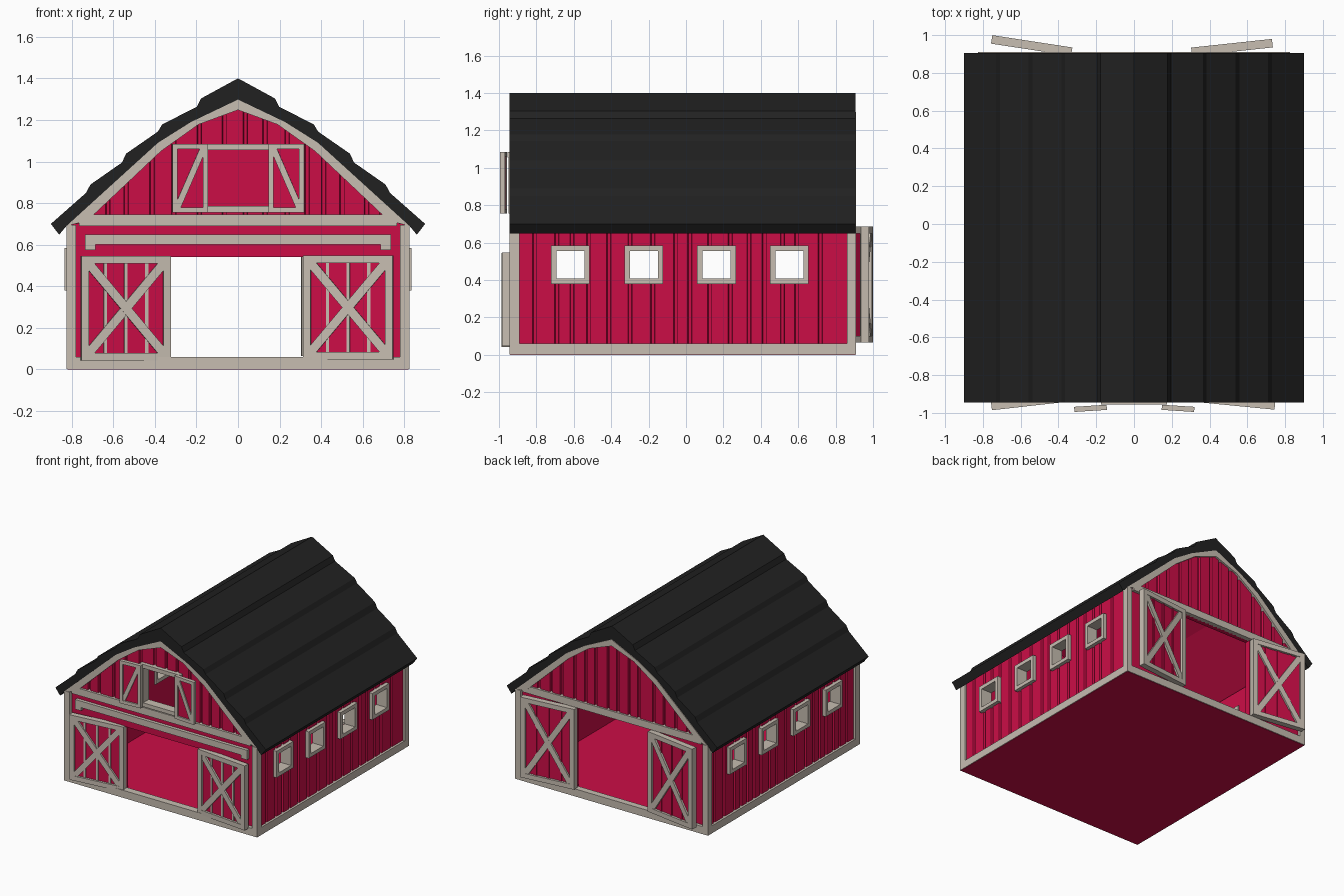
import bpy, bmesh, random
from mathutils import Matrix, Vector

if "Cube" in bpy.data.objects:
    bpy.data.objects.remove(bpy.data.objects["Cube"])

random.seed(4)


def material(name, rgb):
    m = bpy.data.materials.new(name)
    m.diffuse_color = (*rgb, 1)
    m.use_nodes = True
    m.node_tree.nodes["Principled BSDF"].inputs["Base Color"].default_value = m.diffuse_color
    return m


RED = material("barn red", (0.60, 0.004, 0.062))
CREAM = material("weathered cream", (0.57, 0.51, 0.44))
BLACK = material("roof black", (0.0155, 0.0155, 0.0155))


def finish(name, bm, mat, matrix=None):
    if matrix:
        bm.transform(matrix)
    bmesh.ops.recalc_face_normals(bm, faces=bm.faces)
    me = bpy.data.meshes.new(name)
    bm.to_mesh(me)
    bm.free()
    me.materials.append(mat)
    ob = bpy.data.objects.new(name, me)
    bpy.context.collection.objects.link(ob)
    return ob


def box(bm, x0, x1, y0, y1, z0, z1):
    m = Matrix.Translation(((x0 + x1) / 2, (y0 + y1) / 2, (z0 + z1) / 2)) @ \
        Matrix.Diagonal((abs(x1 - x0), abs(y1 - y0), abs(z1 - z0), 1))
    bmesh.ops.create_cube(bm, size=1, matrix=m)


def boxes(name, mat, specs, matrix=None):
    bm = bmesh.new()
    for s in specs:
        box(bm, *s)
    return finish(name, bm, mat, matrix)


def prism(bm, pts, a, b, axis):
    """Extrude a 2D outline along y (points are x,z) or z (points are x,y)."""
    place = (lambda p, t: (p[0], t, p[1])) if axis == 'y' else (lambda p, t: (p[0], p[1], t))
    lo = [bm.verts.new(place(p, a)) for p in pts]
    hi = [bm.verts.new(place(p, b)) for p in pts]
    n = len(pts)
    bm.faces.new(lo)
    bm.faces.new(hi[::-1])
    for i in range(n):
        bm.faces.new((lo[i], lo[(i + 1) % n], hi[(i + 1) % n], hi[i]))


def prism_obj(name, mat, pts, a, b, axis='y'):
    bm = bmesh.new()
    prism(bm, pts, a, b, axis)
    return finish(name, bm, mat)


def mirrored(half):
    """Full left-to-right outline from a right half starting at x = 0."""
    return [(-x, z) for x, z in half[:0:-1]] + list(half)


def cut(ob, cutter, operation='DIFFERENCE'):
    mod = ob.modifiers.new("cut", 'BOOLEAN')
    mod.operation, mod.object, mod.solver = operation, cutter, 'EXACT'
    bpy.context.view_layer.objects.active = ob
    bpy.ops.object.modifier_apply(modifier=mod.name)
    bpy.data.objects.remove(cutter)


def planks(u0, u1, inner, outer):
    """Cross-section of vertical boards with grooves of uneven spacing."""
    s = 0.016 if outer > inner else -0.016
    pts = [(u0, inner), (u0, outer)]
    u = u0 + 0.08
    while u < u1 - 0.05:
        pts += [(u, outer), (u + 0.004, outer - s), (u + 0.02, outer - s), (u + 0.022, outer)]
        u += random.uniform(0.07, 0.13)
    return pts + [(u1, outer), (u1, inner)]


# Roof with stepped courses, and red ceiling lining
under = [(0, 1.298), (0.226, 1.19), (0.385, 1.09), (0.825, 0.69), (0.86, 0.648)]
top = [(0, 1.40), (0.178, 1.303), (0.197, 1.264), (0.365, 1.178), (0.385, 1.144), (0.538, 1.038),
       (0.558, 0.995), (0.71, 0.889), (0.73, 0.85), (0.90, 0.70)]
prism_obj("roof", BLACK, mirrored(top) + mirrored(under)[::-1], -0.945, 0.905)
lining = [(0, 1.294), (0.226, 1.186), (0.385, 1.086), (0.785, 0.722)]
prism_obj("ceiling", RED, mirrored(lining) + [(x, z - 0.02) for x, z in mirrored(lining)[::-1]], -0.9, 0.87)

# Floor, base trim and corner posts
boxes("floor", RED, [(-0.82, 0.82, -0.94, 0.905, 0, 0.05)])
boxes("base_trim", CREAM, [(-0.825, 0.825, -0.945, -0.89, 0.002, 0.06),
                           (-0.825, 0.825, 0.86, 0.91, 0.002, 0.06),
                           (-0.825, -0.775, -0.89, 0.86, 0.002, 0.06),
                           (0.775, 0.825, -0.89, 0.86, 0.002, 0.06)])
boxes("corner_posts", CREAM, [(s * 0.78, s * 0.825, a, b, 0.06, 0.695)
                              for s in (-1, 1) for a, b in ((-0.945, -0.89), (0.86, 0.91))])

# Side walls and windows
win_y = (-0.618, -0.225, 0.163, 0.553)
for s, side in ((-1, "left"), (1, "right")):
    profile = [(d, u) for u, d in planks(-0.9, 0.87, s * 0.755, s * 0.808)]
    wall = prism_obj(side + "_wall", RED, profile, 0.04, 0.71, 'z')
    cut(wall, boxes("window_cutter", RED, [(s * 0.7, s * 0.9, y - 0.09, y + 0.09, 0.395, 0.57) for y in win_y]))
    for i, y in enumerate(win_y):
        x0, x1 = s * 0.745, s * 0.835
        boxes(f"{side}_window_frame_{i + 1}", CREAM,
              [(x0, x1, y - 0.103, y - 0.074, 0.38, 0.585), (x0, x1, y + 0.074, y + 0.103, 0.38, 0.585),
               (x0, x1, y - 0.074, y + 0.074, 0.38, 0.408), (x0, x1, y - 0.074, y + 0.074, 0.556, 0.585)])

# End walls: plain lower wall with doorway, planked gable, arch and beam trim
arch_out = [(0, 1.298), (0.226, 1.19), (0.385, 1.09), (0.825, 0.69)]
arch_in = [(0, 1.248), (0.19, 1.178), (0.37, 1.05), (0.725, 0.715)]
gable = [(0, 1.285), (0.226, 1.177), (0.385, 1.078), (0.80, 0.70)]
for s, end, trim, wall_y, head in ((-1, "front", -0.943, -0.915, 0.54), (1, "back", 0.91, 0.885, 0.69)):
    inner = wall_y - s * 0.045
    specs = [(k * 0.33, k * 0.79, inner, wall_y, 0.04, 0.72) for k in (-1, 1)]
    specs.append((-0.33, 0.33, inner, wall_y, head, 0.72))
    boxes(end + "_lower_wall", RED, specs)
    face = prism_obj(end + "_gable", RED, planks(-0.82, 0.82, inner, wall_y + s * 0.01), 0.6, 1.4, 'z')
    cut(face, prism_obj("gable_cutter", RED, mirrored(gable), -1.2, 1.2), 'INTERSECT')
    if end == "front":
        cut(face, boxes("loft_cutter", RED, [(-0.16, 0.16, -1.1, -0.7, 0.77, 1.07)]))
    prism_obj(end + "_arch_trim", CREAM, mirrored(arch_out) + mirrored(arch_in)[::-1], wall_y - s * 0.02, trim)
    boxes(end + "_beam", CREAM, [(-0.765, 0.765, wall_y - s * 0.02, trim - s * 0.001, 0.69, 0.745)])

# Loft opening surround and door rail
boxes("loft_frame", CREAM, [(-0.175, 0.175, -0.955, -0.88, 1.055, 1.085), (-0.175, 0.175, -0.95, -0.88, 0.755, 0.785),
                            (-0.175, -0.147, -0.95, -0.88, 0.785, 1.055), (0.147, 0.175, -0.95, -0.88, 0.785, 1.055)])
boxes("door_rail", CREAM, [(-0.735, 0.735, -0.94, -0.9, 0.60, 0.65), (-0.735, -0.685, -0.94, -0.9, 0.575, 0.60),
                           (0.685, 0.735, -0.94, -0.9, 0.575, 0.60)])


def leaf(name, p0, p1, z0, z1, th, rim, braces, battens):
    """Braced door leaf from its inner to outer back corner, facing out of the barn."""
    p0, p1 = Vector((*p0, z0)), Vector((*p1, z0))
    w, h = (p1 - p0).length, z1 - z0
    u = (p1 - p0).normalized()
    n = Vector((-u.y, u.x, 0))
    if n.y * p0.y < 0:
        n = -n
    m = Matrix((u, n, (0, 0, 1))).transposed().to_4x4()
    m.translation = p0
    boxes(name + "_panel", RED, [(0.01, w - 0.01, th * 0.25, th * 0.6, 0.01, h - 0.01)], m)
    bm = bmesh.new()
    for a, b, c, d in ((0, rim, 0, h), (w - rim, w, 0, h), (rim, w - rim, 0, rim), (rim, w - rim, h - rim, h)):
        box(bm, a, b, 0, th, c, d)
    # Diagonal braces as slanted bars
    k = rim * 0.6
    for f in braces:
        a, b = (rim, w - rim) if f > 0 else (w - rim, rim)
        lo, hi = Vector((a, rim)), Vector((b, h - rim))
        d = (hi - lo).normalized()
        q = Vector((-d.y, d.x)) * k
        prism(bm, [lo + q, lo - q, hi - q, hi + q], th * 0.3, th * (0.93 if f > 0 else 0.92), 'y')
    finish(name + "_frame", bm, CREAM, m)
    if battens:
        boxes(name + "_battens", battens, [(w * t - 0.008, w * t + 0.008, th * 0.5, th * 0.75, rim, h - rim)
                                           for t in (0.27, 0.5, 0.73)], m)


# Doors and loft shutters, each standing slightly ajar
leaf("front_left_door", (-0.327, -0.895), (-0.757, -0.943), 0.043, 0.545, 0.043, 0.036, (1, -1), CREAM)
leaf("front_right_door", (0.317, -0.898), (0.748, -0.94), 0.048, 0.548, 0.043, 0.036, (1, -1), CREAM)
leaf("back_left_door", (-0.333, 0.89), (-0.757, 0.955), 0.065, 0.685, 0.045, 0.036, (1, -1), RED)
leaf("back_right_door", (0.307, 0.889), (0.735, 0.935), 0.065, 0.685, 0.045, 0.036, (1, -1), RED)
leaf("left_loft_shutter", (-0.145, -0.957), (-0.317, -0.968), 0.755, 1.085, 0.027, 0.025, (-1,), None)
leaf("right_loft_shutter", (0.148, -0.957), (0.32, -0.968), 0.755, 1.085, 0.027, 0.025, (-1,), None)
